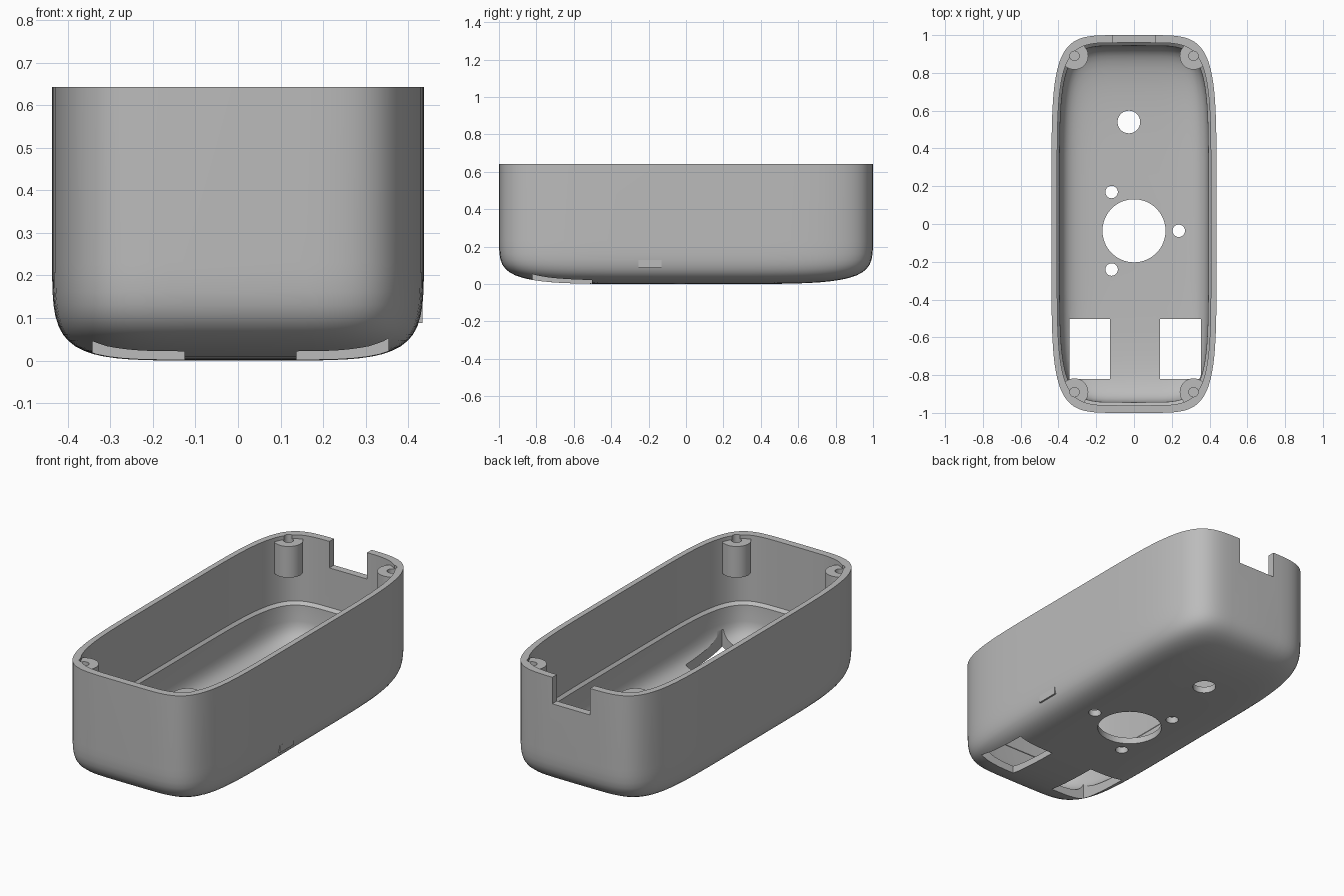
import bpy, bmesh, math
from mathutils import Matrix

if "Cube" in bpy.data.objects:
    bpy.data.objects.remove(bpy.data.objects["Cube"])

N = 5.5          # superellipse exponent of the rounded shape
SEG = 96
TOP = 0.643
MID = 0.30       # height where the straight wall meets the rounded bottom

grey = bpy.data.materials.new("grey plastic")
grey.diffuse_color = (0.5, 0.5, 0.5, 1)
grey.use_nodes = True
grey.node_tree.nodes["Principled BSDF"].inputs["Base Color"].default_value = grey.diffuse_color


def finish(bm, name):
    bmesh.ops.recalc_face_normals(bm, faces=bm.faces)
    me = bpy.data.meshes.new(name)
    bm.to_mesh(me)
    bm.free()
    ob = bpy.data.objects.new(name, me)
    bpy.context.collection.objects.link(ob)
    me.materials.append(grey)
    return ob


def power(v):
    return math.copysign(abs(v) ** (2 / N), v) if abs(v) > 1e-9 else 0.0


def tub(name, rings):
    """Closed solid lofted through superellipse rings (half x, half y, z)."""
    bm = bmesh.new()
    loops = []
    for a, b, z in rings:
        loops.append([bm.verts.new((a * power(math.cos(2 * math.pi * i / SEG)),
                                    b * power(math.sin(2 * math.pi * i / SEG)), z))
                      for i in range(SEG)])
    for lo, hi in zip(loops, loops[1:]):
        for i in range(SEG):
            j = (i + 1) % SEG
            bm.faces.new((lo[i], lo[j], hi[j], hi[i]))
    bm.faces.new(loops[0][::-1])
    bm.faces.new(loops[-1])
    return finish(bm, name)


def bowl(a, b, floor):
    """Rings of the rounded bottom, from the floor up to the straight wall."""
    out = []
    for deg in (86, 82, 77, 72, 66, 60, 53, 46, 39, 32, 25, 18, 12, 7, 3, 1):
        t = math.radians(deg)
        r = power(math.cos(t))
        out.append((a * r, b * r, MID - (MID - floor) * power(math.sin(t))))
    return out


def cylinder(name, x, y, z0, z1, r, seg=40):
    bm = bmesh.new()
    bmesh.ops.create_cone(bm, cap_ends=True, segments=seg, radius1=r, radius2=r, depth=z1 - z0,
                          matrix=Matrix.Translation((x, y, (z0 + z1) / 2)))
    return finish(bm, name)


def box(name, x0, x1, y0, y1, z0, z1):
    bm = bmesh.new()
    bmesh.ops.create_cube(bm, size=1)
    for v in bm.verts:
        v.co = ((x0 + x1) / 2 + v.co.x * (x1 - x0), (y0 + y1) / 2 + v.co.y * (y1 - y0),
                (z0 + z1) / 2 + v.co.z * (z1 - z0))
    return finish(bm, name)


def cut(target, cutter):
    mod = target.modifiers.new("cut", 'BOOLEAN')
    mod.operation = 'DIFFERENCE'
    mod.solver = 'EXACT'
    mod.object = cutter
    bpy.context.view_layer.objects.active = target
    bpy.ops.object.modifier_apply(modifier=mod.name)
    bpy.data.objects.remove(cutter)


# Outer body and inner cavity (upper wall is thinner, leaving a small ledge)
case = tub("case", bowl(0.437, 1.0, 0.0) + [(0.437, 1.0, TOP)])
cavity = tub("cavity", bowl(0.394, 0.944, 0.035)[:-2]
             + [(0.394, 0.944, 0.265), (0.407, 0.96, 0.28), (0.407, 0.96, 0.8)])

# Corner screw bosses stay solid inside the cavity
corners = [(sx * 0.315, sy * 0.89) for sx in (-1, 1) for sy in (-1, 1)]
for x, y in corners:
    cut(cavity, cylinder("boss", x, y, 0.45, 0.622, 0.073))
cut(case, cavity)
for x, y in corners:
    cut(case, cylinder("screw_hole", x, y, 0.49, 0.7, 0.025, 24))

# Cable notch in the back wall
cut(case, box("notch", -0.115, 0.115, 0.9, 1.1, 0.497, 0.8))

# Round floor openings: main hole, three screw holes around it, one single hole
cut(case, cylinder("main_hole", 0, -0.036, -0.1, 0.15, 0.167, 64))
for k in range(3):
    ang = math.radians(120 * k)
    cut(case, cylinder("small_hole", 0.237 * math.cos(ang), -0.036 + 0.237 * math.sin(ang),
                       -0.1, 0.15, 0.033, 32))
cut(case, cylinder("single_hole", -0.027, 0.54, -0.1, 0.15, 0.06, 40))

# Rectangular floor openings
for x0 in (-0.342, 0.138):
    cut(case, box("window", x0, x0 + 0.216, -0.82, -0.503, -0.1, 0.15))

# Small side pad, flush with the wall above the rounded edge
box("side_pad", 0.392, 0.433, -0.255, -0.13, 0.088, 0.128)

# Smooth shading with sharp edges kept
bpy.ops.object.select_all(action='DESELECT')
case.select_set(True)
bpy.context.view_layer.objects.active = case
bpy.ops.object.shade_smooth_by_angle(angle=math.radians(25))
